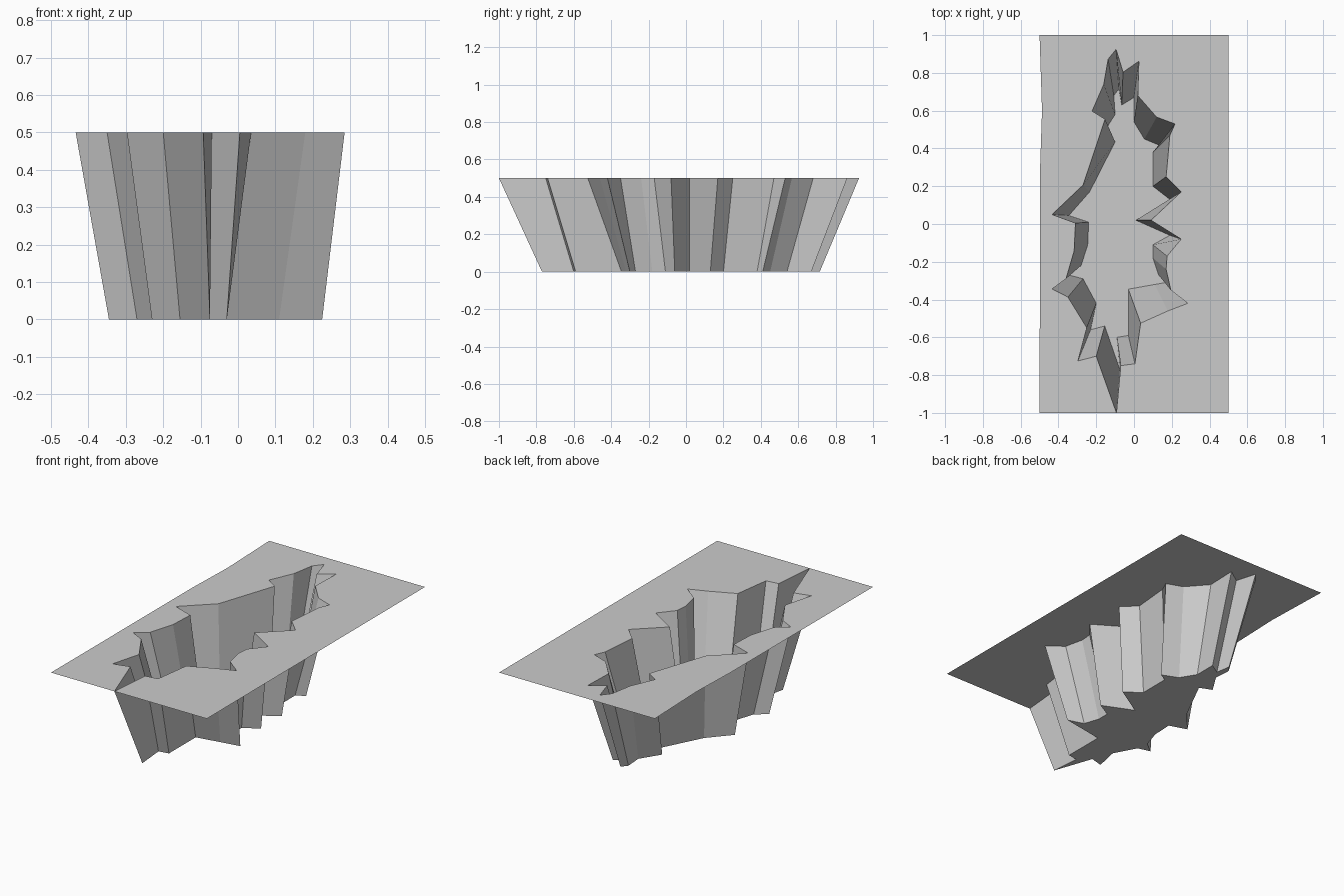
import bpy

# Crevice outline, clockwise from the back tip: rim x, rim y, floor x, floor y
OUTLINE = [
    (-.095, .925, -.08, .715), (-.058, .804, -.065, .63), (.026, .862, 0, .67),
    (.02, .68, 0, .54), (.12, .566, .055, .45), (.217, .53, .15, .41),
    (.19, .47, .1, .38), (.17, .25, .1, .2), (.25, .17, .19, .13),
    (.09, .02, .01, .02), (.25, -.08, .19, -.06), (.175, -.17, .1, -.11),
    (.17, -.24, .1, -.18), (.195, -.35, .13, -.27), (.285, -.42, .225, -.3),
    (.18, -.46, .11, -.32), (.035, -.525, -.03, -.345), (.005, -.74, -.03, -.59),
    (-.07, -.75, -.09, -.6), (-.093, -1, -.075, -.77),
    (-.2, -.7, -.155, -.54), (-.297, -.725, -.23, -.56), (-.25, -.55, -.2, -.42),
    (-.35, -.387, -.27, -.29), (-.434, -.344, -.345, -.27), (-.36, -.29, -.28, -.22),
    (-.317, -.143, -.245, -.11), (-.31, .005, -.24, .01), (-.434, .05, -.345, .045),
    (-.27, .206, -.235, .17), (-.153, .555, -.1, .435), (-.222, .598, -.173, .465),
    (-.16, .74, -.1, .58), (-.137, .873, -.107, .68),
]
TOP = 0.5
n = len(OUTLINE)
front_tip = min(range(n), key=lambda i: OUTLINE[i][1])
rim = [(p[0], p[1], TOP) for p in OUTLINE]
base = [(p[2], p[3], 0) for p in OUTLINE]


def make(name, verts, faces):
    me = bpy.data.meshes.new(name)
    me.from_pydata(verts, [], faces)
    me.update()
    ob = bpy.data.objects.new(name, me)
    bpy.context.collection.objects.link(ob)
    return ob


# Jagged walls, facing into the crevice
make("crevice_walls", rim + base,
     [(i, n + i, n + (i + 1) % n, (i + 1) % n) for i in range(n)])

# Crevice floor
make("crevice_floor", base, [tuple(reversed(range(n)))])

# Ground sheet around the opening: a right and a left half meeting at the tips
seam = (rim[0][0], 1, TOP)
right = rim[:front_tip + 1] + [(.5, -1, TOP), (.5, 1, TOP), seam]
left = rim[front_tip:] + [rim[0], seam, (-.5, 1, TOP), (-.487, .6, TOP),
                          (-.497, .3, TOP), (-.5, -1, TOP)]
for name, ring in (("ground_right", right), ("ground_left", left)):
    make(name, ring, [tuple(range(len(ring)))])
